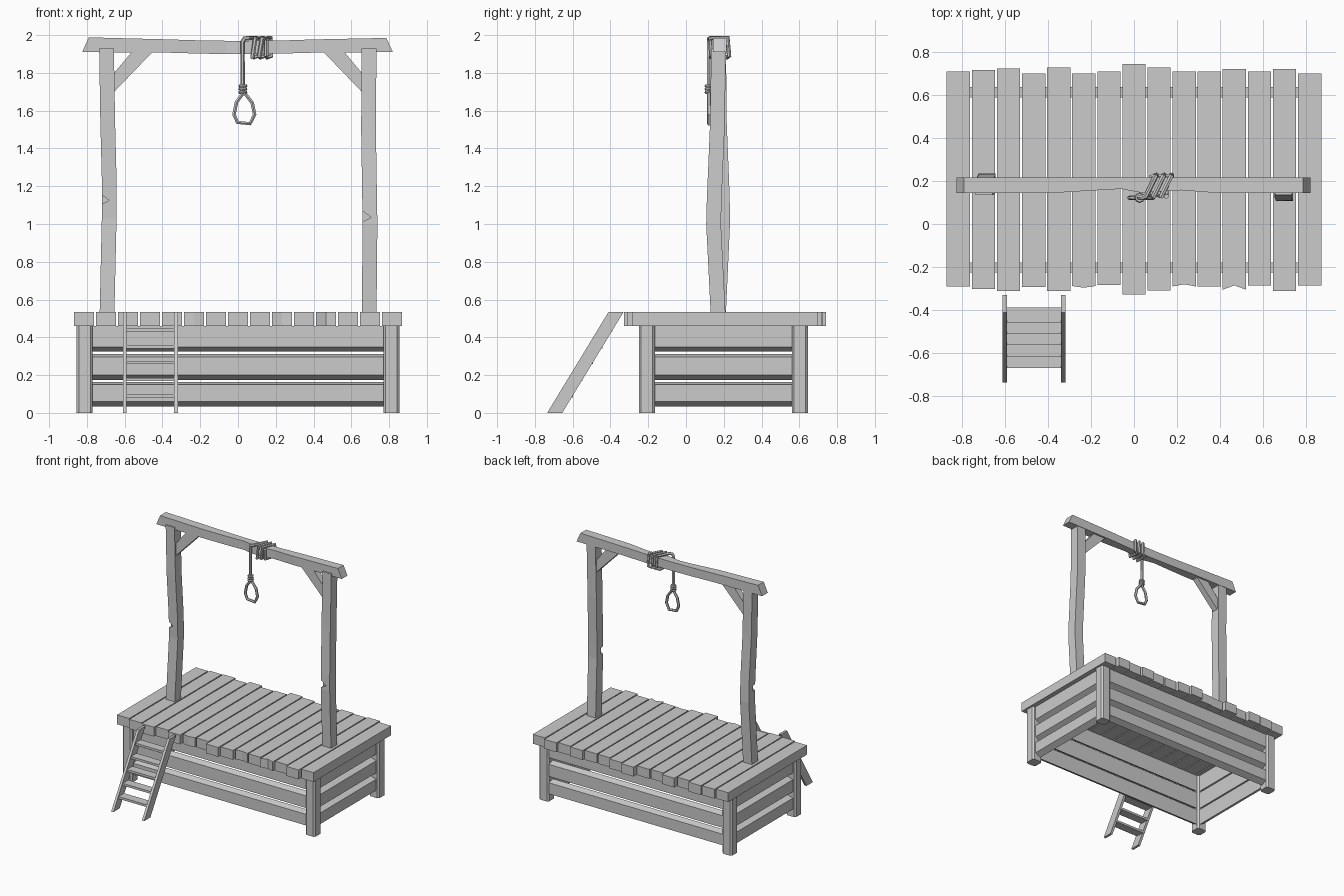
import bpy, bmesh, math
from mathutils import Vector

if "Cube" in bpy.data.objects:
    bpy.data.objects.remove(bpy.data.objects["Cube"])


def make(name, verts, faces):
    me = bpy.data.meshes.new(name)
    me.from_pydata([tuple(v) for v in verts], [], faces)
    bm = bmesh.new()
    bm.from_mesh(me)
    bmesh.ops.recalc_face_normals(bm, faces=bm.faces)
    bm.to_mesh(me)
    bm.free()
    ob = bpy.data.objects.new(name, me)
    bpy.context.collection.objects.link(ob)
    return ob


def loft(name, rings):
    """Skin equal-sized rings of points and cap both ends."""
    n, m = len(rings[0]), len(rings)
    faces = [(r * n + i, r * n + (i + 1) % n, (r + 1) * n + (i + 1) % n, (r + 1) * n + i)
             for r in range(m - 1) for i in range(n)]
    faces += [tuple(range(n)), tuple(range((m - 1) * n, m * n))]
    return make(name, [p for ring in rings for p in ring], faces)


def prism(name, pts, axis, a, b):
    """Extrude a 2D profile along one axis from a to b."""
    def place(p, t):
        return {'x': (t, p[0], p[1]), 'y': (p[0], t, p[1]), 'z': (p[0], p[1], t)}[axis]
    return loft(name, [[place(p, t) for p in pts] for t in (a, b)])


def box(name, x0, x1, y0, y1, z0, z1):
    return prism(name, [(x0, y0), (x1, y0), (x1, y1), (x0, y1)], 'z', z0, z1)


# deck planks: uneven ends, a few splintered at the front
backs = [.707, .716, .722, .698, .726, .7, .707, .742, .726, .707, .707, .72, .709, .72, .698]
fronts = [-.29, -.302, -.31, -.293, -.312, -.288, -.284, -.328, -.308,
          -.29, -.29, -.305, -.285, -.31, -.286]
splinter = {5: -.008, 9: .01, 11: .02}
for i, (yb, yf) in enumerate(zip(backs, fronts)):
    x = (i - 7) * .1165
    pts = [(x - .054, yf), (x, yf + splinter.get(i, 0)), (x + .054, yf), (x + .054, yb), (x - .054, yb)]
    if i not in splinter:
        pts.pop(1)
    prism("deck_plank", pts, 'z', .46, .535)

# chamfered corner posts of the base
for x in (-.812, .812):
    for y in (-.207, .603):
        h, c = .043, .03
        pts = [(x + sx * a, y + sy * b) for sx, sy, a, b in
               [(-1, -1, c, h), (1, -1, c, h), (1, -1, h, c), (1, 1, h, c),
                (1, 1, c, h), (-1, 1, c, h), (-1, 1, h, c), (-1, -1, h, c)]]
        prism("base_post", pts, 'z', 0, .46)

# wall boards with bevelled outer edges: (front bottom, front top, back bottom, back top)
for fb, ft, bb, bt in [(.35, .46, .324, .46), (.2, .297, .175, .313), (.06, .149, .035, .164)]:
    def section(outer, inner):
        return [(outer, fb), (outer, ft), (inner, bt), (inner, bb)]
    prism("front_board", section(-.225, -.178), 'x', -.79, .79)
    prism("back_board", section(.635, .588), 'x', -.79, .79)
    for s in (-1, 1):
        prism("side_board", section(s * .832, s * .786), 'y', -.19, .59)

# ladder rails and treads
for x in (-.6, -.328):
    prism("ladder_rail", [(-.735, 0), (-.655, 0), (-.33, .535), (-.41, .535)], 'x', x - .01, x + .01)
for z in (.448, .36, .276, .186, .10):
    y = -.695 + .607 * z
    box("ladder_tread", -.598, -.33, y - .035, y + .035, z - .018, z)


# crooked uprights: (z, x centre, y centre)
def upright(name, path):
    h = .039
    return loft(name, [[(x - h, y - h, z), (x + h, y - h, z), (x + h, y + h, z), (x - h, y + h, z)]
                       for z, x, y in path])


def nick(ob, x, y, z, size):
    """Chop a wedge out of the upright's edge."""
    cut = prism("notch_cutter", [(-size, -.04), (-size, .035), (size, -.01)], 'y', -.05, .05)
    cut.location = (x, y, z)
    cut.hide_render = True
    cut.hide_set(True)
    mod = ob.modifiers.new("notch", 'BOOLEAN')
    mod.operation, mod.object, mod.solver = 'DIFFERENCE', cut, 'EXACT'


left = upright("left_upright", [(.5, -.694, .171), (1.03, -.682, .195), (1.2, -.681, .19),
                                (1.55, -.69, .176), (1.93, -.696, .173)])
nick(left, -.712, .13, 1.135, .03)
right = upright("right_upright", [(.5, .694, .171), (1.0, .699, .146), (1.12, .697, .149),
                                  (1.5, .691, .165), (1.93, .694, .173)])
nick(right, .675, .085, 1.045, .03)

# sagging crossbeam with raked ends: (x top, x bottom, y front, z bottom, z top)
loft("crossbeam", [[(xb, yf, zb), (xb, .215, zb), (xt, .215, zt), (xt, yf, zt)] for xt, xb, yf, zb, zt in
                   [(-.79, -.825, .143, 1.91, 1.988), (-.4, -.4, .143, 1.908, 1.978),
                    (-.2, -.2, .155, 1.902, 1.972), (-.06, -.06, .163, 1.9, 1.97),
                    (.03, .03, .146, 1.899, 1.97), (.22, .22, .157, 1.902, 1.971),
                    (.4, .4, .143, 1.907, 1.977), (.785, .82, .143, 1.91, 1.985)]])

# diagonal braces
for s in (-1, 1):
    prism("brace", [(s * .655, 1.70), (s * .655, 1.80), (s * .565, 1.908), (s * .455, 1.908)],
          'y', .15, .2)


# rope
def rope(name, pts, radius, cyclic=False):
    cu = bpy.data.curves.new(name, 'CURVE')
    cu.dimensions = '3D'
    cu.bevel_depth, cu.bevel_resolution, cu.use_fill_caps = radius, 1, True
    sp = cu.splines.new('POLY')
    sp.points.add(len(pts) - 1)
    for p, co in zip(sp.points, pts):
        p.co = (*co, 1)
    sp.use_cyclic_u = cyclic
    sp.use_smooth = False
    ob = bpy.data.objects.new(name, cu)
    bpy.context.collection.objects.link(ob)


y = .122
path = [(.024, y, 1.69), (.024, y, 1.965), (.034, y, 1.982)]
for i in range(3):
    x = .055 + .036 * i
    path += [(x, .128, 1.984), (x + .045, .222, 1.986), (x + .05, .228, 1.89),
             (x + .025, .218, 1.882), (x + .022, .132, 1.882 + .006 * i)]
path += [(.15, .128, 1.975)]
rope("hanging_rope", path, .012)
rope("rope_loop", [(x, y, z) for x, z in
                   [(.025, 1.69), (-.008, 1.645), (-.021, 1.58), (-.003, 1.538),
                    (.064, 1.531), (.088, 1.58), (.075, 1.642), (.038, 1.69)]], .011, True)
for z in (1.697, 1.714, 1.731):
    bpy.ops.mesh.primitive_torus_add(major_segments=8, minor_segments=6, major_radius=.015,
                                     minor_radius=.009, location=(.026, y, z))
    bpy.context.object.name = "rope_knot"
